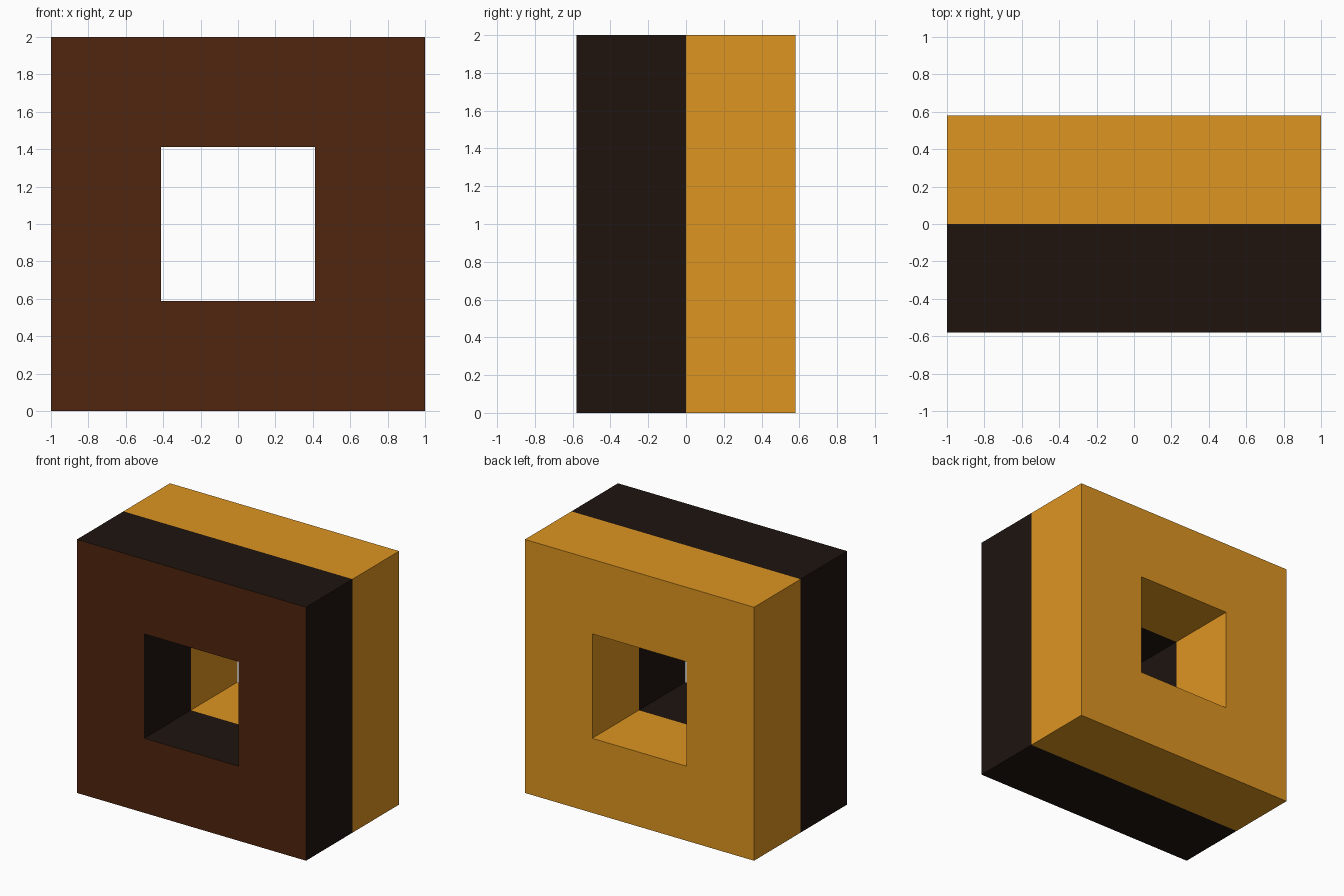
import bpy, bmesh

if "Cube" in bpy.data.objects:
    bpy.data.objects.remove(bpy.data.objects["Cube"])

DEPTH, OUTER, HOLE = 0.58, 1.0, 0.412


def material(name, color):
    m = bpy.data.materials.new(name)
    m.diffuse_color = (*color, 1)
    m.use_nodes = True
    m.node_tree.nodes["Principled BSDF"].inputs["Base Color"].default_value = m.diffuse_color
    return m


face_brown = material("brown", (0.080, 0.0194, 0.0048))
dark = material("dark_brown", (0.013, 0.007, 0.0048))
amber = material("amber", (0.73, 0.30, 0.0153))


def half_frame(name, y_cap, cap_mat, side_mat):
    """Square frame half: capped at y_cap, meeting the other half at y = 0."""
    bm = bmesh.new()

    def square(r, y):
        return [bm.verts.new((x * r, y, 1 + z * r))
                for x, z in ((-1, -1), (1, -1), (1, 1), (-1, 1))]

    loops = [square(OUTER, 0), square(OUTER, y_cap),
             square(HOLE, y_cap), square(HOLE, 0)]
    # outer walls, cap, hole walls
    for k, mat_index in enumerate((1, 0, 1)):
        a, b = loops[k], loops[k + 1]
        for i in range(4):
            j = (i + 1) % 4
            quad = [a[i], a[j], b[j], b[i]]
            if y_cap > 0:
                quad.reverse()
            bm.faces.new(quad).material_index = mat_index
    mesh = bpy.data.meshes.new(name)
    bm.to_mesh(mesh)
    bm.free()
    mesh.materials.append(cap_mat)
    mesh.materials.append(side_mat)
    obj = bpy.data.objects.new(name, mesh)
    bpy.context.collection.objects.link(obj)


# Dark front half with a brown face, amber back half
half_frame("front_frame", -DEPTH, face_brown, dark)
half_frame("back_frame", DEPTH, amber, amber)
